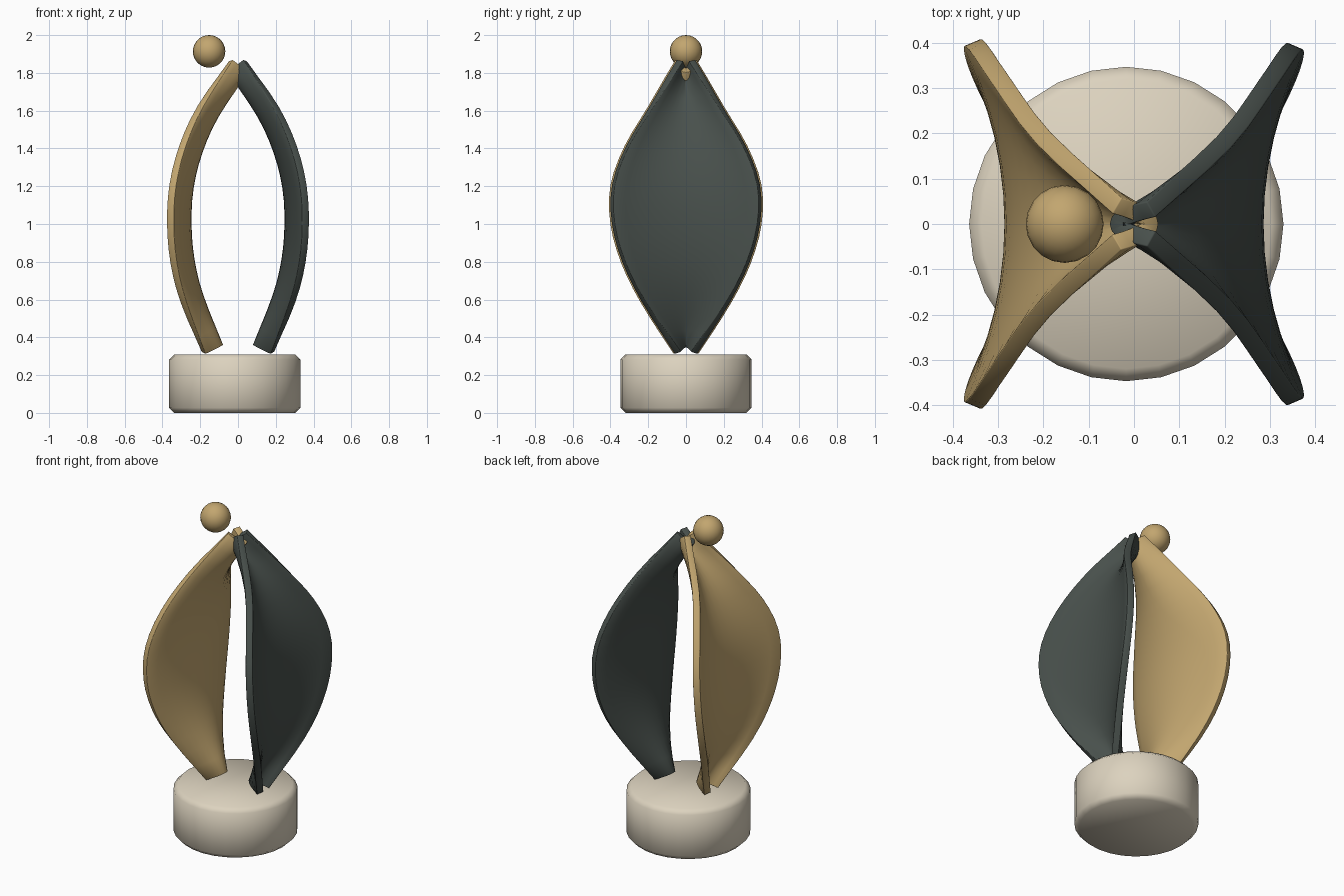
import bpy, bmesh
from mathutils import Vector

cube = bpy.data.objects.get("Cube")
if cube:
    bpy.data.objects.remove(cube, do_unlink=True)


def material(name, rgb):
    m = bpy.data.materials.new(name)
    m.use_nodes = True
    m.diffuse_color = (*rgb, 1)
    m.node_tree.nodes["Principled BSDF"].inputs["Base Color"].default_value = (*rgb, 1)
    return m


gold = material("warm gold", (0.54, 0.38, 0.16))
slate = material("dark slate", (0.065, 0.08, 0.072))
cream = material("cream stone", (0.72, 0.65, 0.52))


def add_object(name, bm, mat, angle):
    mesh = bpy.data.meshes.new(name)
    bm.to_mesh(mesh)
    bm.free()
    mesh.materials.append(mat)
    ob = bpy.data.objects.new(name, mesh)
    bpy.context.collection.objects.link(ob)
    bpy.ops.object.select_all(action="DESELECT")
    ob.select_set(True)
    bpy.context.view_layer.objects.active = ob
    bpy.ops.object.shade_smooth_by_angle(angle=angle)
    return ob


def smooth_path(points, steps):
    """Catmull-Rom curve through the points."""
    pts = [2 * points[0] - points[1], *points, 2 * points[-1] - points[-2]]
    out = []
    for a, b, c, d in zip(pts, pts[1:], pts[2:], pts[3:]):
        for i in range(steps):
            t = i / steps
            out.append(0.5 * (2 * b + (c - a) * t + (2 * a - 5 * b + 4 * c - d) * t * t
                              + (3 * b - a - 3 * c + d) * t ** 3))
    return out + [points[-1]]


# Petal spine: distance from the axis, half width, height
SPINE = [Vector(p) for p in (
    (0.14, 0.05, 0.335), (0.245, 0.23, 0.6), (0.295, 0.335, 0.8), (0.312, 0.393, 1.0),
    (0.30, 0.393, 1.2), (0.25, 0.317, 1.4), (0.16, 0.19, 1.6), (0.0, 0.04, 1.84))]
CURL, COLS = 0.092, 12


def petal(name, side, trim, mat):
    """Lengthwise bowed sheet whose long edges curl away from the axis."""
    bm = bmesh.new()
    path = smooth_path(SPINE, 3)
    rows = []
    for i, p in enumerate(path):
        d = path[min(i + 1, len(path) - 1)] - path[max(i - 1, 0)]
        out = Vector((d.z, 0, -d.x)).normalized()
        row = []
        for j in range(COLS + 1):
            t = 2 * j / COLS - 1
            co = Vector((p.x, t * (p.y - trim), p.z)) + out * CURL * (t * t - 0.5)
            row.append(bm.verts.new((side * co.x, co.y, co.z)))
        rows.append(row)
    for a, b in zip(rows, rows[1:]):
        for j in range(COLS):
            bm.faces.new((a[j], a[j + 1], b[j + 1], b[j]))
    bmesh.ops.recalc_face_normals(bm, faces=bm.faces)
    ob = add_object(name, bm, mat, 0.9)
    solid = ob.modifiers.new("thickness", "SOLIDIFY")
    solid.thickness, solid.offset = 0.04, 0
    bev = ob.modifiers.new("soft edges", "BEVEL")
    bev.width, bev.segments, bev.limit_method, bev.angle_limit = 0.012, 2, "ANGLE", 1.0
    return ob


petal("right_petal", -1, 0.0, gold)
petal("left_petal", 1, 0.008, slate)

# Round base with chamfered rims
bm = bmesh.new()
bmesh.ops.create_cone(bm, cap_ends=True, segments=28, radius1=0.347, radius2=0.347, depth=0.31)
bmesh.ops.translate(bm, vec=(-0.017, 0, 0.155), verts=bm.verts)
rims = [e for e in bm.edges if abs(e.verts[0].co.z - e.verts[1].co.z) < 0.01]
bmesh.ops.bevel(bm, geom=rims, offset=0.027, segments=1, affect="EDGES")
add_object("base", bm, cream, 0.9)

# Floating ball
bm = bmesh.new()
bmesh.ops.create_uvsphere(bm, u_segments=20, v_segments=14, radius=0.086)
bmesh.ops.translate(bm, vec=(-0.153, 0, 1.914), verts=bm.verts)
add_object("ball", bm, gold, 0.9)
